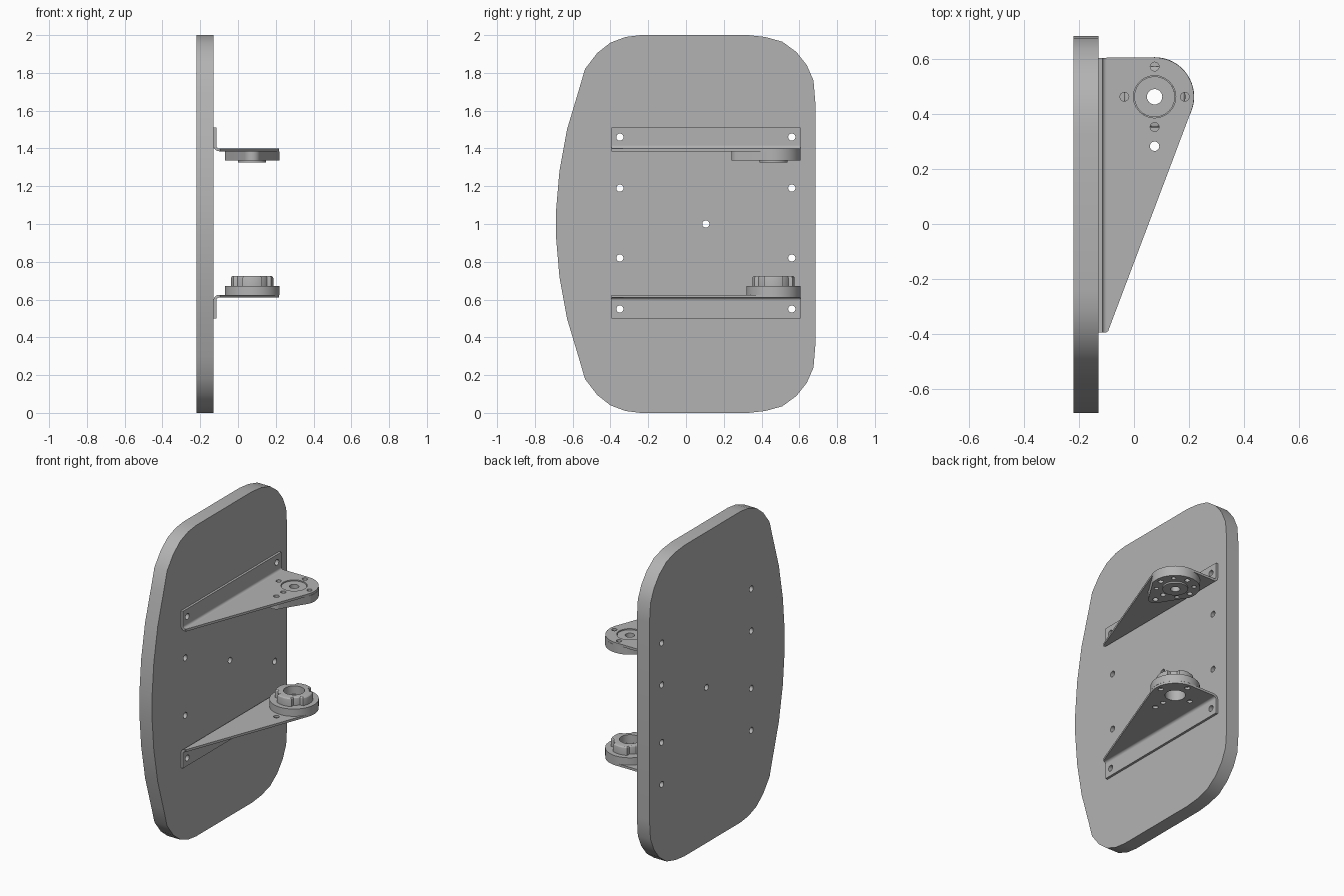
import bpy, bmesh
from math import sin, cos, pi, radians
from mathutils import Vector

if "Cube" in bpy.data.objects:
    bpy.data.objects.remove(bpy.data.objects["Cube"])

grey = bpy.data.materials.new("plain_grey")
grey.use_nodes = True
grey.diffuse_color = (0.45, 0.45, 0.45, 1)
grey.node_tree.nodes["Principled BSDF"].inputs["Base Color"].default_value = (0.45, 0.45, 0.45, 1)

CX, CY = 0.075, 0.463   # pivot axis
BOLT = 0.11             # bolt circle radius
MID = 2.01              # lower bracket is at MID - z


def place(axis, u, v, w):
    """Map profile (u, v) and depth w to x, y, z for an extrusion axis."""
    return {"x": (w, u, v), "y": (u, w, v), "z": (u, v, w)}[axis]


def add_prism(bm, pts, axis, lo, hi):
    a = [bm.verts.new(place(axis, u, v, lo)) for u, v in pts]
    b = [bm.verts.new(place(axis, u, v, hi)) for u, v in pts]
    bm.faces.new(a)
    bm.faces.new(b[::-1])
    for i in range(len(pts)):
        j = (i + 1) % len(pts)
        bm.faces.new((a[i], b[i], b[j], a[j]))


def finish(bm, name):
    bmesh.ops.recalc_face_normals(bm, faces=bm.faces)
    mesh = bpy.data.meshes.new(name)
    bm.to_mesh(mesh)
    bm.free()
    mesh.materials.append(grey)
    ob = bpy.data.objects.new(name, mesh)
    bpy.context.collection.objects.link(ob)
    return ob


def select(ob):
    bpy.ops.object.select_all(action="DESELECT")
    ob.select_set(True)
    bpy.context.view_layer.objects.active = ob


def arc(cx, cy, r, start, end, n):
    return [(cx + r * cos(radians(start + (end - start) * i / n)),
             cy + r * sin(radians(start + (end - start) * i / n))) for i in range(n + 1)]


def circle(u, v, r, n=24):
    return arc(u, v, r, 0, 360, n)[:-1]


def prism(name, pts, axis, lo, hi, holes=(), bevel=0):
    """Extruded part; holes are (u, v, radius, low, high)."""
    bm = bmesh.new()
    add_prism(bm, pts, axis, lo, hi)
    ob = finish(bm, name)
    if bevel:
        bm = bmesh.new()
        bm.from_mesh(ob.data)
        rim = [e for e in bm.edges if all(v.co.z > hi - 1e-4 for v in e.verts)]
        bmesh.ops.bevel(bm, geom=rim, offset=bevel, segments=3, profile=0.5, affect="EDGES")
        bm.to_mesh(ob.data)
        bm.free()
    if holes:
        bm = bmesh.new()
        for u, v, r, a, b in holes:
            add_prism(bm, circle(u, v, r), axis, a, b)
        cutter = finish(bm, "hole_cutter")
        cutter.hide_render = True
        select(ob)
        mod = ob.modifiers.new("holes", "BOOLEAN")
        mod.operation, mod.solver, mod.object = "DIFFERENCE", "EXACT", cutter
        bpy.ops.object.modifier_apply(modifier=mod.name)
        bpy.data.objects.remove(cutter)
    select(ob)
    bpy.ops.object.shade_smooth_by_angle(angle=radians(25))
    return ob


def ring_of_holes(r, lo, hi, count=4, offset=0):
    return [(CX + BOLT * cos(offset + 2 * pi * i / count),
             CY + BOLT * sin(offset + 2 * pi * i / count), r, lo, hi) for i in range(count)]


# Upright panel with bowed front edge
upper = [(0.685, 1.64), (0.675, 1.76), (0.64, 1.84), (0.585, 1.91), (0.51, 1.965),
         (0.42, 1.99), (0.33, 2.0), (-0.24, 2.0), (-0.32, 1.99), (-0.40, 1.96),
         (-0.47, 1.905), (-0.535, 1.82), (-0.57, 1.70), (-0.63, 1.50), (-0.67, 1.28),
         (-0.688, 1.07)]
outline = upper + [(y, 2 - z) for y, z in reversed(upper)]
panel_holes = [(y, z, 0.019, -0.3, 0) for y in (-0.35, 0.56) for z in (0.55, 0.82, 1.19, 1.46)]
panel_holes.append((0.105, 1.0, 0.019, -0.3, 0))
prism("panel", outline, "x", -0.22, -0.13, panel_holes)

# Bent brackets: wall flange, rounded bend and tapered arm
arm = [(-0.10, -0.392), (-0.095, -0.392)] + arc(CX, CY, 0.143, -22, 90, 20) + [(-0.10, 0.606)]
bend = (arc(-0.10, 1.415, 0.03, 180, 270, 6) + arc(-0.10, 1.415, 0.015, 270, 180, 6))
for side in ("upper", "lower"):
    flip = (lambda z: z) if side == "upper" else (lambda z: MID - z)
    prism(side + "_flange", [(-0.395, flip(1.415)), (0.605, flip(1.415)),
                             (0.605, flip(1.51)), (-0.395, flip(1.51))],
          "x", -0.13, -0.115, [(y, flip(1.46), 0.019, -0.2, 0) for y in (-0.35, 0.56)])
    prism(side + "_bend", [(x, flip(z)) for x, z in bend], "y", -0.395, 0.605)
    lo, hi = sorted((flip(1.385), flip(1.40)))
    center = 0.077 if side == "upper" else 0.06
    prism(side + "_arm", arm, "z", lo, hi,
          [(CX, CY, center, 0, 2), (CX, 0.283, 0.017, 0, 2)] + ring_of_holes(0.016, 0, 2))

# Upper pivot: teardrop boss under the arm, with a bearing set in it
boss = arc(CX, CY, 0.144, -15, 195, 36) + arc(CX, 0.283, 0.043, 195, 345, 12)
prism("upper_boss", boss, "z", 1.335, 1.385,
      [(CX, CY, 0.074, 1, 2), (CX, 0.283, 0.017, 1, 2)] + ring_of_holes(0.016, 1, 2)
      + ring_of_holes(0.013, 1, 1.365, 4, pi / 4))
prism("upper_bearing", circle(CX, CY, 0.074, 40), "z", 1.325, 1.394,
      [(CX, CY, 0.028, 1, 2), (CX, CY, 0.05, 1, 1.36)])

# Lower pivot: round base and a lobed collar
prism("lower_base", circle(CX, CY, 0.144, 48), "z", 0.625, 0.672, [(CX, CY, 0.06, 0, 2)])
lobes = []
for k in range(4):
    lobes += arc(CX, CY, 0.112, 90 * k - 27, 90 * k + 27, 8)
    lobes += arc(CX, CY, 0.094, 90 * k + 33, 90 * k + 57, 4)
prism("lower_collar", lobes, "z", 0.672, 0.725, [(CX, CY, 0.062, 0, 2)], bevel=0.012)
